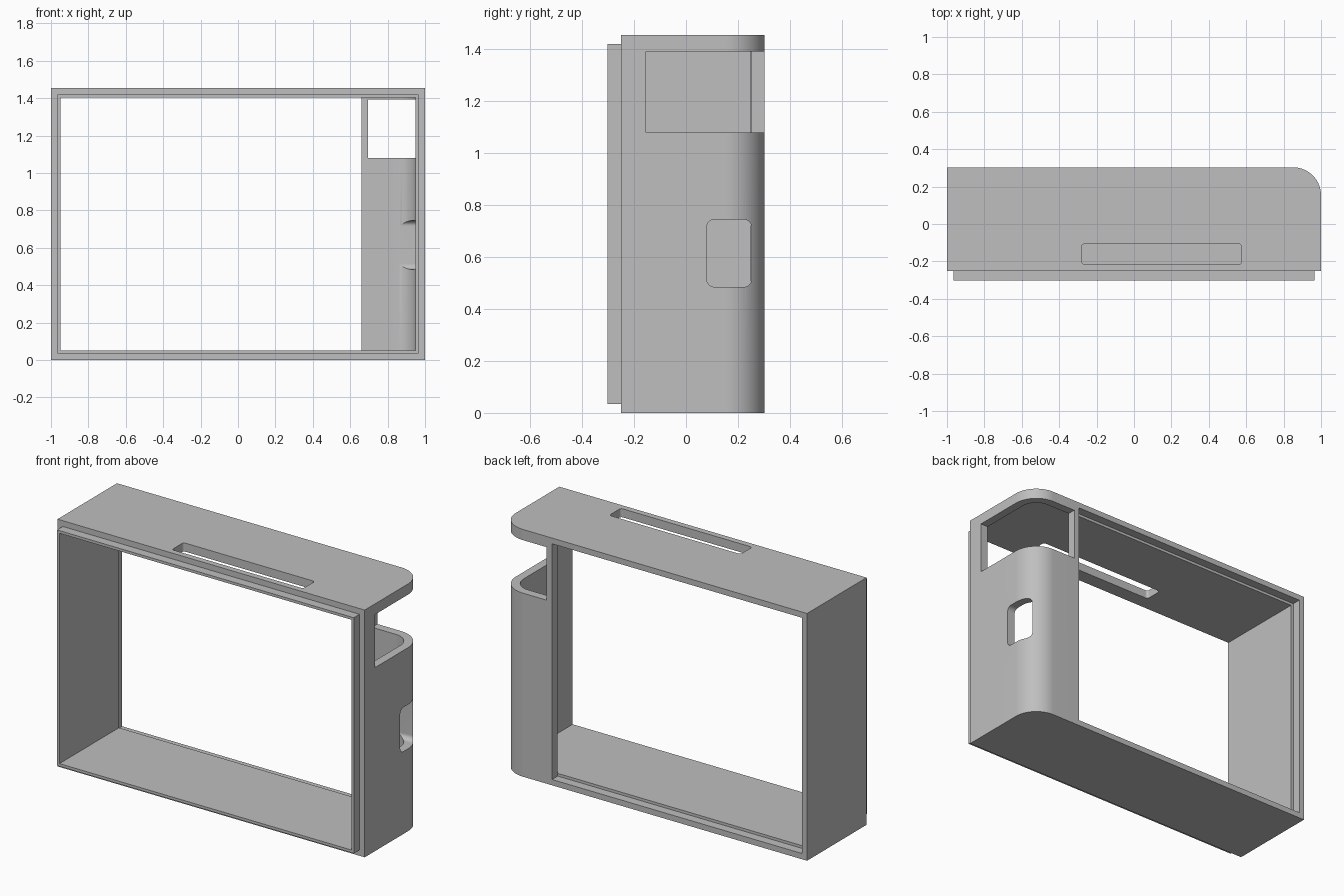
import bpy
import bmesh
from math import pi, sin, cos, radians
from mathutils import Vector

if "Cube" in bpy.data.objects:
    bpy.data.objects.remove(bpy.data.objects["Cube"])

HEIGHT, FRONT, BACK = 1.455, -0.25, 0.303
WALL, LIP = 0.05, 0.034

grey = bpy.data.materials.new("plain grey")
grey.use_nodes = True
colour = (0.52, 0.52, 0.52, 1)
grey.diffuse_color = colour
grey.node_tree.nodes["Principled BSDF"].inputs["Base Color"].default_value = colour


def rounded(corners, steps=20):
    """Outline of (u, v, radius) right-angled corners with arcs filled in."""
    outline = []
    for i, (u, v, r) in enumerate(corners):
        p = Vector((u, v))
        if r == 0:
            outline.append(p)
            continue
        before = (Vector(corners[i - 1][:2]) - p).normalized()
        after = (Vector(corners[(i + 1) % len(corners)][:2]) - p).normalized()
        centre = p + r * (before + after)
        for k in range(steps + 1):
            t = k / steps * pi / 2
            outline.append(centre - r * (after * cos(t) + before * sin(t)))
    return outline


def rect(u0, u1, v0, v1, r=0):
    return [(u0, v0, r), (u1, v0, r), (u1, v1, r), (u0, v1, r)]


def prism(name, corners, lo, hi, axis="z"):
    """Extrude an outline along z (outline in x, y) or along x (outline in y, z)."""
    bm = bmesh.new()
    place = (lambda p: (p.x, p.y, lo)) if axis == "z" else (lambda p: (lo, p.x, p.y))
    face = bm.faces.new([bm.verts.new(place(p)) for p in rounded(corners)])
    extruded = bmesh.ops.extrude_face_region(bm, geom=[face])["geom"]
    shift = Vector((0, 0, hi - lo)) if axis == "z" else Vector((hi - lo, 0, 0))
    bmesh.ops.translate(bm, vec=shift,
                        verts=[g for g in extruded if isinstance(g, bmesh.types.BMVert)])
    bmesh.ops.recalc_face_normals(bm, faces=bm.faces)
    mesh = bpy.data.meshes.new(name)
    bm.to_mesh(mesh)
    bm.free()
    mesh.materials.append(grey)
    obj = bpy.data.objects.new(name, mesh)
    bpy.context.collection.objects.link(obj)
    return obj


def combine(target, tool, operation):
    """Apply a boolean and remove the tool object."""
    mod = target.modifiers.new(operation, "BOOLEAN")
    mod.operation, mod.solver, mod.object = operation, "EXACT", tool
    bpy.context.view_layer.objects.active = target
    bpy.ops.object.modifier_apply(modifier=mod.name)
    bpy.data.objects.remove(tool)


# Outer shell with one rounded rear corner
shell = prism("frame_housing",
              [(-1, FRONT, 0), (1, FRONT, 0), (1, BACK, 0.15), (-1, BACK, 0)], 0, HEIGHT)

# Mating lip on the front
combine(shell, prism("front_lip", rect(-1 + LIP, 1 - LIP, -BACK, -0.2),
                     LIP, HEIGHT - LIP), "UNION")

cutters = [
    # Through opening plus the pocket behind the rear panel
    prism("cavity", [(-0.95, -1, 0), (0.95, -1, 0), (0.95, 0.253, 0.1),
                     (0.66, 0.253, 0), (0.66, 1, 0), (-0.95, 1, 0)], WALL, HEIGHT - WALL),
    # Rebate round the rear opening, matching the lip
    prism("rear_rebate", rect(-1 + LIP, 0.66, 0.25, 0.5), LIP, HEIGHT - LIP),
    # Window wrapped round the rounded corner
    prism("corner_window", rect(0.695, 1.2, -0.155, 0.5), 1.08, 1.392),
    # Small port in the side
    prism("side_port", rect(0.08, 0.252, 0.485, 0.745, 0.03), 0.8, 1.2, "x"),
    # Slot in the top
    prism("top_slot", rect(-0.28, 0.575, -0.215, -0.107, 0.015), 1.3, 1.6),
]
for cutter in cutters:
    combine(shell, cutter, "DIFFERENCE")

# Smooth arcs, crisp edges
bpy.ops.object.select_all(action="DESELECT")
shell.select_set(True)
bpy.context.view_layer.objects.active = shell
bpy.ops.object.shade_smooth_by_angle(angle=radians(25))
